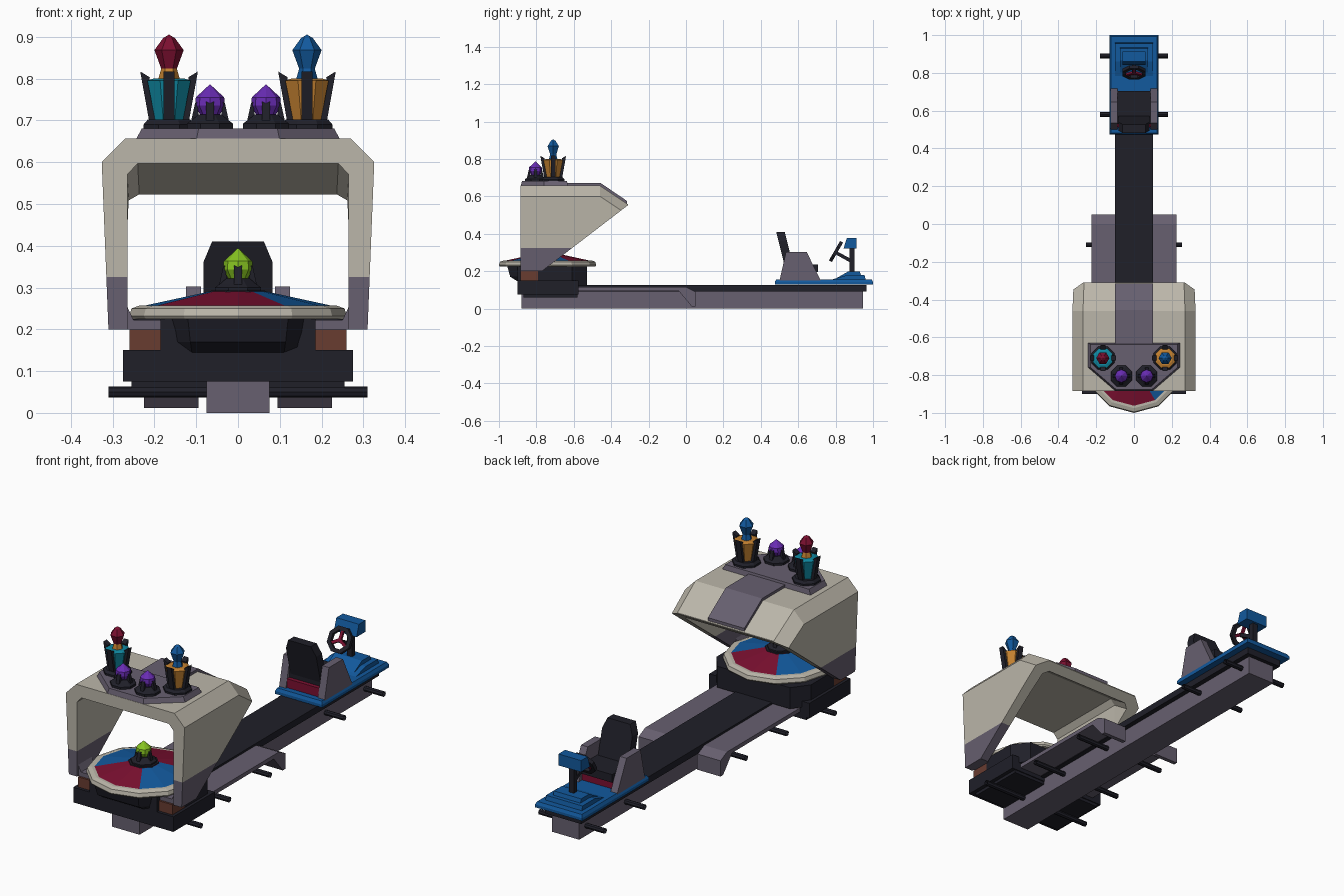
import bpy, bmesh, math
from mathutils import Matrix, Vector

if "Cube" in bpy.data.objects:
    bpy.data.objects.remove(bpy.data.objects["Cube"])

def mat(name, c):
    m = bpy.data.materials.new(name)
    m.diffuse_color = (*c, 1)
    m.use_nodes = True
    m.node_tree.nodes["Principled BSDF"].inputs["Base Color"].default_value = m.diffuse_color
    return m

BEIGE = mat("beige", (0.50, 0.47, 0.40))
GREY = mat("purple grey", (0.135, 0.115, 0.16))
DARK = mat("near black", (0.014, 0.014, 0.022))
BLUE = mat("blue", (0.006, 0.10, 0.34))
RED = mat("crimson", (0.20, 0.005, 0.03))
TEAL = mat("teal", (0.005, 0.25, 0.36))
AMBER = mat("amber", (0.55, 0.22, 0.03))
PURPLE = mat("violet", (0.14, 0.025, 0.45))
GREEN = mat("lime", (0.24, 0.55, 0.015))
BROWN = mat("brown", (0.14, 0.045, 0.03))

def finish(name, bm, *mats, M=None):
    bmesh.ops.recalc_face_normals(bm, faces=bm.faces)
    if M:
        bm.transform(M)
    me = bpy.data.meshes.new(name)
    bm.to_mesh(me)
    bm.free()
    for m in mats:
        me.materials.append(m)
    ob = bpy.data.objects.new(name, me)
    bpy.context.collection.objects.link(ob)
    return ob

def loft(loops, closed=True):
    """Skin equal-length loops of points and cap both ends."""
    bm = bmesh.new()
    vs = [[bm.verts.new(p) for p in l] for l in loops]
    n = len(loops[0])
    for a, b in zip(vs, vs[1:]):
        for i in range(n):
            j = (i + 1) % n
            bm.faces.new((a[i], a[j], b[j], b[i]))
    if closed:
        bm.faces.new(vs[0])
        bm.faces.new(vs[-1])
    return bm

def prism(name, pts, axis, lo, hi, m, M=None):
    put = {'x': lambda p, t: (t, p[0], p[1]), 'y': lambda p, t: (p[0], t, p[1]),
           'z': lambda p, t: (p[0], p[1], t)}[axis]
    return finish(name, loft([[put(p, t) for p in pts] for t in (lo, hi)]), m, M=M)

def box(name, x0, x1, y0, y1, z0, z1, m):
    return prism(name, [(x0, y0), (x1, y0), (x1, y1), (x0, y1)], 'z', z0, z1, m)

def turned(name, rings, n, x, y, m, turn=0.0):
    loops = [[(x + max(r, .0005) * math.cos(turn + math.tau * i / n),
               y + max(r, .0005) * math.sin(turn + math.tau * i / n), z)
              for i in range(n)] for r, z in rings]
    return finish(name, loft(loops), m)

def sym(half):
    """Mirror right-half points to a full outline."""
    return half + [(-x, y) for x, y in reversed(half)]

# Chassis beam, top rail and fenders
box("chassis_beam", -.075, .075, -.88, .945, 0, .095, GREY)
box("top_rail", -.1, .1, -.6, .965, .092, .125, DARK)
fender = [(-.58, .115), (0, .115), (.05, .09), (.05, .012), (.03, .012), (-.04, .095), (-.58, .095)]
for s in (-1, 1):
    prism("fender", fender, 'x', s * .095, s * .225, GREY)

# Axle tubes, open at the ends
for y, w in ((-.73, .31), (-.43, .255), (-.11, .255), (.58, .18), (.89, .18)):
    bm = bmesh.new()
    bmesh.ops.create_cone(bm, cap_ends=False, segments=8, radius1=.013, radius2=.013, depth=2 * w)
    finish("axle", bm, DARK, M=Matrix.Translation((0, y, .05)) @ Matrix.Rotation(math.pi / 2, 4, 'Y'))

# Turret base
box("base_underplate", -.255, .255, -.87, -.58, .06, .08, DARK)
box("base_block", -.275, .275, -.9, -.575, .075, .15, DARK)
prism("base_deck", sym([(.19, -.79), (.26, -.79), (.26, -.61), (.2, -.53)]), 'z', .12, .225, DARK)
box("base_core", -.185, .185, -.9, -.78, .145, .225, DARK)
finish("base_bow", loft([[(x * a, y, z) for x, y in sym([(.185, -.86), (.12, f)])]
       for a, f, z in ((.92, -.9, .145), (.95, -.94, .17), (1, -.955, .225))]), DARK)
for s in (-1, 1):
    box("brown_mount", s * .185, s * .26, -.885, -.785, .15, .2, BROWN)

# Turntable: rim and quartered cone top
CY = -.74
turned("turntable_rim", [(.255, .225), (.26, .232), (.255, .25), (.235, .257)], 12, 0, CY, BEIGE)
top = turned("turntable_top", [(.236, .254), (.07, .29)], 12, 0, CY, RED)
top.data.materials.append(BLUE)
for p in top.data.polygons:
    c = p.center
    a = (math.degrees(math.atan2(c.y - CY, c.x)) + 150) % 360
    p.material_index = int(a // 90) % 2

# Arched shell: three stations along y, then the diagonal underside cut
out = [(.31, .2), (.326, .6), (.27, .657)]
inn = [(.24, .597), (.265, .57), (.265, .2)]
loops = []
for y, drop, squeeze in ((-.885, 0, 1), (-.46, 0, 1), (-.31, .1, .98)):
    prof = out + [(-x, z) for x, z in reversed(out)] + [(-x, z) for x, z in reversed(inn)] + inn
    loops.append([(x * squeeze, y, z - (drop if z > .3 else 0)) for x, z in prof])
bm = loft(loops)
def cut(co, no, clear):
    g = bmesh.ops.bisect_plane(bm, geom=bm.verts[:] + bm.edges[:] + bm.faces[:], dist=1e-5,
                               plane_co=co, plane_no=no, clear_outer=clear)
    if clear:
        edges = [e for e in g['geom_cut'] if isinstance(e, bmesh.types.BMEdge)]
        bmesh.ops.holes_fill(bm, edges=edges, sides=0)
cut((0, -.77, .2), (0, .345, -.45), True)
cut((0, 0, .325), (0, 0, 1), False)
for f in bm.faces:
    f.material_index = int(f.calc_center_median().z < .325)
finish("shell", bm, BEIGE, GREY)
for s in (-1, 1):
    prism("shell_foot", [(s * .18, .2), (s * .3, .2), (s * .27, .265), (s * .25, .222), (s * .18, .222)],
          'y', -.875, -.77, GREY)

# Roof stripe and lamp plate
prism("roof_stripe", [(-.65, .65), (-.65, .67), (-.455, .67), (-.315, .575), (-.315, .55), (-.46, .65)],
      'x', -.1, .1, GREY)
plate = sym([(.1, -.885), (.245, -.76), (.245, -.63)])
finish("lamp_plate", loft([[(x * k, -.745 + (y + .745) * k, z) for x, y in plate]
       for k, z in ((1, .652), (.94, .681))]), GREY)

def claws(name, prof, width, x, y, z):
    """Four upright claws around a lamp, profile in radius and height."""
    for k in range(4):
        M = Matrix.Translation((x, y, z)) @ Matrix.Rotation(k * math.pi / 2, 4, 'Z')
        prism(name, prof, 'y', -width / 2, width / 2, DARK, M)

def small_lamp(name, x, y, z, gem):
    turned(name + "_base", [(.06, z), (.06, z + .012), (.045, z + .022), (.03, z + .034)],
           8, x, y, DARK, math.pi / 8)
    claws(name + "_claw", [(.025, .015), (.046, .015), (.036, .06), (.03, .066), (.028, .04)], .018, x, y, z)
    turned(name + "_gem", [(.02, z + .028), (.036, z + .055), (.034, z + .075), (0, z + .106)], 8, x, y, gem)

def lantern(name, x, glass, gem, collar):
    y = -.71
    turned(name + "_base", [(.066, .675), (.066, .69), (.055, .702)], 8, x, y, DARK, math.pi / 8)
    turned(name + "_glass", [(.036, .7), (.056, .795), (.04, .8)], 8, x, y, glass, math.pi / 8)
    claws(name + "_claw", [(.03, 0), (.047, 0), (.069, .122), (.046, .108), (.048, .09)], .026, x, y, .695)
    turned(name + "_collar", [(.026, .798), (.018, .826)], 6, x, y, collar)
    turned(name + "_gem", [(.013, .808), (.035, .868), (.014, .897), (0, .905)], 6, x, y, gem)

# Lamps on the roof and on the turntable hub
lantern("left_lantern", -.165, TEAL, RED, AMBER)
lantern("right_lantern", .165, AMBER, BLUE, BLUE)
for s in (-1, 1):
    small_lamp("roof_lamp", s * .067, -.805, .68, PURPLE)
turned("turntable_hub", [(.075, .28), (.07, .293)], 8, 0, CY, DARK, math.pi / 8)
small_lamp("hub_lamp", 0, CY, .288, GREEN)

# Driver platform and console
finish("cab_platform", loft([[(sx * x, .7375 + sy * y, z) for sx, sy in ((-1, -1), (1, -1), (1, 1), (-1, 1))]
       for x, y, z in ((.13, .2625, .128), (.13, .2625, .142), (.122, .255, .156))]), BLUE)
prism("console_step", [(.78, .155), (.86, .178), (.955, .178), (.96, .155)], 'x', -.1, .1, BLUE)
prism("console_block", [(.8, .16), (.865, .197), (.93, .197), (.94, .16)], 'x', -.075, .075, BLUE)
prism("console_post", [(.875, .19), (.9, .19), (.9, .34), (.875, .34)], 'x', -.014, .014, DARK)
prism("display", [(.842, .32), (.86, .377), (.912, .377), (.912, .32)], 'x', -.062, .062, BLUE)

# Seat
for s in (-1, 1):
    prism("seat_side", [(.5, .15), (.535, .303), (.645, .303), (.72, .15)], 'x', s * .088, s * .125, GREY)
box("seat_base", -.088, .088, .51, .69, .15, .2, RED)
box("seat_cushion", -.088, .088, .53, .705, .195, .235, DARK)
back = sym([(.083, .22), (.083, .36), (.062, .41)])
finish("seat_back", loft([[(x, y - .25 * (z - .22), z) for x, z in back] for y in (.53, .575)]), DARK)

# Steering wheel, spokes, hub and column
W = Matrix.Translation((0, .802, .305)) @ Matrix.Rotation(math.radians(60), 4, 'X')
ring = []
for i in range(9):
    a = math.tau * (i + .5) / 8
    ring.append([((.055 + u) * math.cos(a), (.055 + u) * math.sin(a), v)
                 for u, v in ((-.01, -.009), (.01, -.009), (.01, .009), (-.01, .009))])
bm = loft(ring, closed=False)
bmesh.ops.remove_doubles(bm, verts=bm.verts, dist=1e-4)
finish("steering_wheel", bm, DARK, M=W)
for k in range(3):
    prism("wheel_spoke", [(0, -.006), (.05, -.006), (.05, .006), (0, .006)], 'y', -.007, .007, RED,
          W @ Matrix.Rotation(math.radians(90 + 120 * k), 4, 'Z'))
prism("steering_column", [(.8, .31), (.79, .295), (.88, .245), (.888, .262)], 'x', -.011, .011, DARK)
